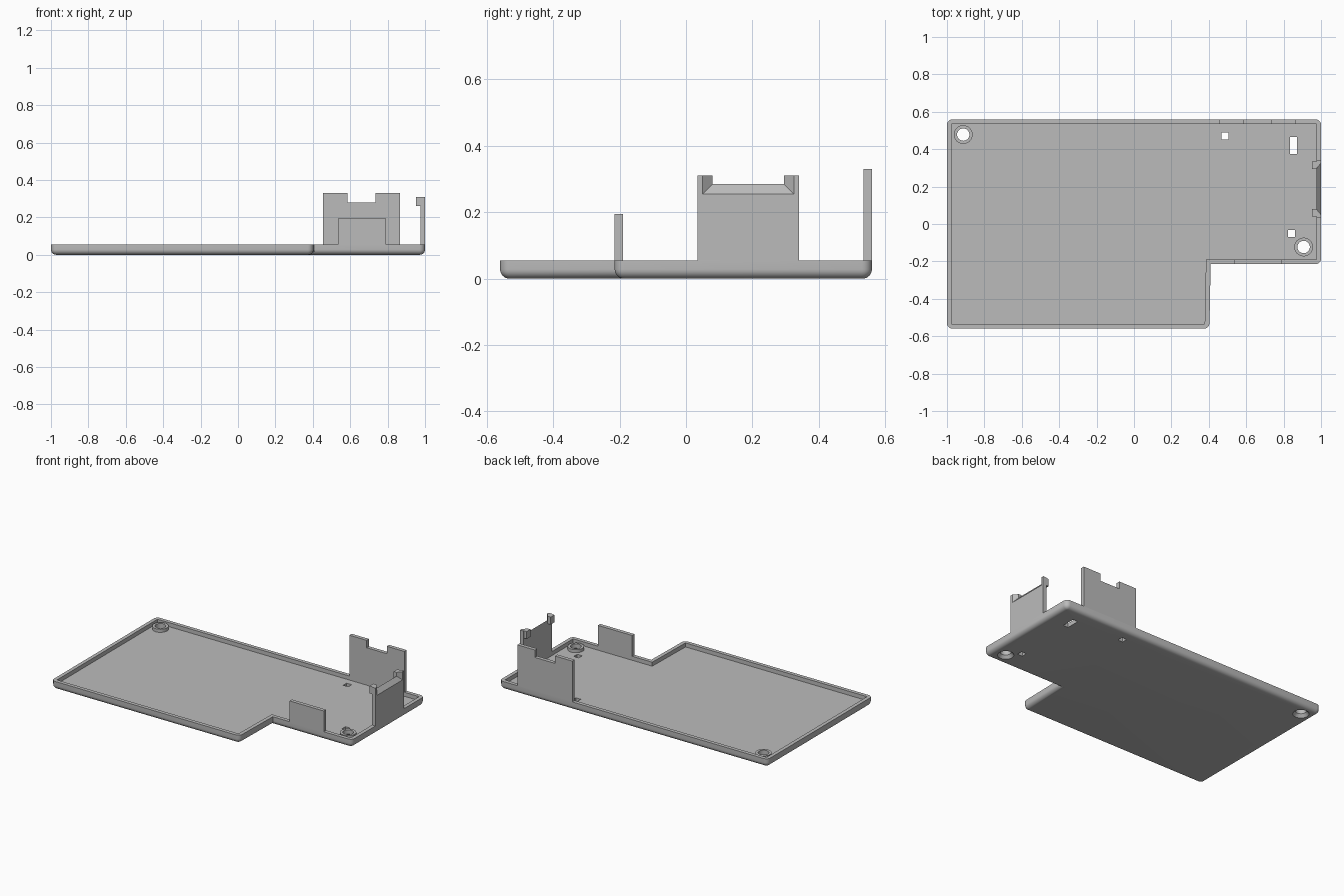
import bpy, bmesh
from mathutils import Vector

if "Cube" in bpy.data.objects:
    bpy.data.objects.remove(bpy.data.objects["Cube"])

grey = bpy.data.materials.new("plain grey")
grey.use_nodes = True
grey.diffuse_color = (0.5, 0.5, 0.5, 1)
grey.node_tree.nodes["Principled BSDF"].inputs["Base Color"].default_value = (0.5, 0.5, 0.5, 1)

RIM, FLOOR, T = 0.055, 0.028, 0.025


def finish(name, bm):
    bmesh.ops.recalc_face_normals(bm, faces=bm.faces)
    mesh = bpy.data.meshes.new(name)
    bm.to_mesh(mesh)
    bm.free()
    mesh.materials.append(grey)
    ob = bpy.data.objects.new(name, mesh)
    bpy.context.collection.objects.link(ob)
    return ob


def prism(points, direction):
    """Extrude a closed outline along a direction."""
    bm = bmesh.new()
    face = bm.faces.new([bm.verts.new(p) for p in points])
    new = bmesh.ops.extrude_face_region(bm, geom=[face])["geom"]
    moved = [g for g in new if isinstance(g, bmesh.types.BMVert)]
    bmesh.ops.translate(bm, verts=moved, vec=Vector(direction))
    return bm


def hull(name, points):
    bm = bmesh.new()
    for p in points:
        bm.verts.new(p)
    bmesh.ops.convex_hull(bm, input=bm.verts)
    return finish(name, bm)


def box(name, x0, x1, y0, y1, z0, z1):
    return hull(name, [(x, y, z) for x in (x0, x1) for y in (y0, y1) for z in (z0, z1)])


def cone(name, x, y, z0, z1, r0, r1):
    bm = bmesh.new()
    bmesh.ops.create_cone(bm, cap_ends=True, segments=40, radius1=r0, radius2=r1, depth=z1 - z0)
    bmesh.ops.translate(bm, verts=bm.verts, vec=(x, y, (z0 + z1) / 2))
    return finish(name, bm)


def combine(target, tool, operation="DIFFERENCE"):
    tool.hide_render = True
    mod = target.modifiers.new(tool.name, "BOOLEAN")
    mod.operation, mod.solver, mod.object = operation, "EXACT", tool
    bpy.ops.object.select_all(action="DESELECT")
    bpy.context.view_layer.objects.active = target
    target.select_set(True)
    bpy.ops.object.modifier_apply(modifier=mod.name)
    bpy.data.objects.remove(tool)


# Tray body: notched outline with rounded corners and rounded bottom edge
outline = [(-1, -0.56), (0.403, -0.56), (0.41, -0.215), (1, -0.215), (1, 0.56), (-1, 0.56)]
bm = prism([(x, y, 0) for x, y in outline], (0, 0, RIM))
corners = [e for e in bm.edges
           if abs(e.verts[0].co.z - e.verts[1].co.z) > 0.01
           and (e.verts[0].co.xy - Vector(outline[2])).length > 0.01]
bmesh.ops.bevel(bm, geom=corners, offset=0.03, segments=6, profile=0.5, affect="EDGES")
bottom = [e for e in bm.edges if max(v.co.z for v in e.verts) < 0.001]
bmesh.ops.bevel(bm, geom=bottom, offset=0.028, segments=6, profile=0.5, affect="EDGES")
tray = finish("tray", bm)

# Recess inside the rim
inner = [(-1 + T, -0.56 + T), (0.403 - T, -0.56 + T), (0.41 - T, -0.215 + T),
         (1 - T, -0.215 + T), (1 - T, 0.56 - T), (-1 + T, 0.56 - T)]
combine(tray, finish("recess", prism([(x, y, FLOOR) for x, y in inner], (0, 0, 0.1))))

# Screw bosses with countersunk holes
for x, y in [(-0.913, 0.478), (0.907, -0.123)]:
    combine(tray, cone("boss", x, y, FLOOR - 0.01, 0.049, 0.05, 0.05), "UNION")
    combine(tray, cone("screw_hole", x, y, -0.1, 0.1, 0.033, 0.033))
    combine(tray, cone("countersink", x, y, -0.004, 0.02, 0.053, 0.033))

# Small openings through the floor
for x, y, w, h in [(0.487, 0.47, 0.037, 0.037), (0.841, -0.05, 0.037, 0.037),
                   (0.852, 0.42, 0.037, 0.09)]:
    combine(tray, box("opening", x - w / 2, x + w / 2, y - h / 2, y + h / 2, -0.1, 0.1))

# Back panel with a notch in its top edge
profile = [(0.455, RIM), (0.865, RIM), (0.865, 0.33), (0.735, 0.33),
           (0.735, 0.28), (0.585, 0.28), (0.585, 0.33), (0.455, 0.33)]
back_panel = finish("back_panel", prism([(x, 0.56, z) for x, z in profile], (0, -T, 0)))

# Front panel
front_panel = box("front_panel", 0.535, 0.79, -0.215, -0.215 + T, RIM, 0.195)

# Side panel with inner lips and a funnel-shaped cutout
side_panel = box("side_panel", 1 - T, 1, 0.035, 0.34, RIM, 0.31)
for y0, y1 in [(0.04, 0.08), (0.295, 0.335)]:
    combine(side_panel, box("lip", 0.953, 0.985, y0, y1, 0.26, 0.31), "UNION")
funnel = []
for x, y0, y1, z in [(1.005, 0.044, 0.331, 0.249), (0.974, 0.081, 0.294, 0.286)]:
    funnel += [(x, y, h) for y in (y0, y1) for h in (z, 0.4)]
combine(side_panel, hull("funnel", funnel))

# Smooth the rounded edges only
bpy.ops.object.select_all(action="DESELECT")
for ob in (tray, back_panel, front_panel, side_panel):
    ob.select_set(True)
bpy.context.view_layer.objects.active = tray
bpy.ops.object.shade_smooth_by_angle()
